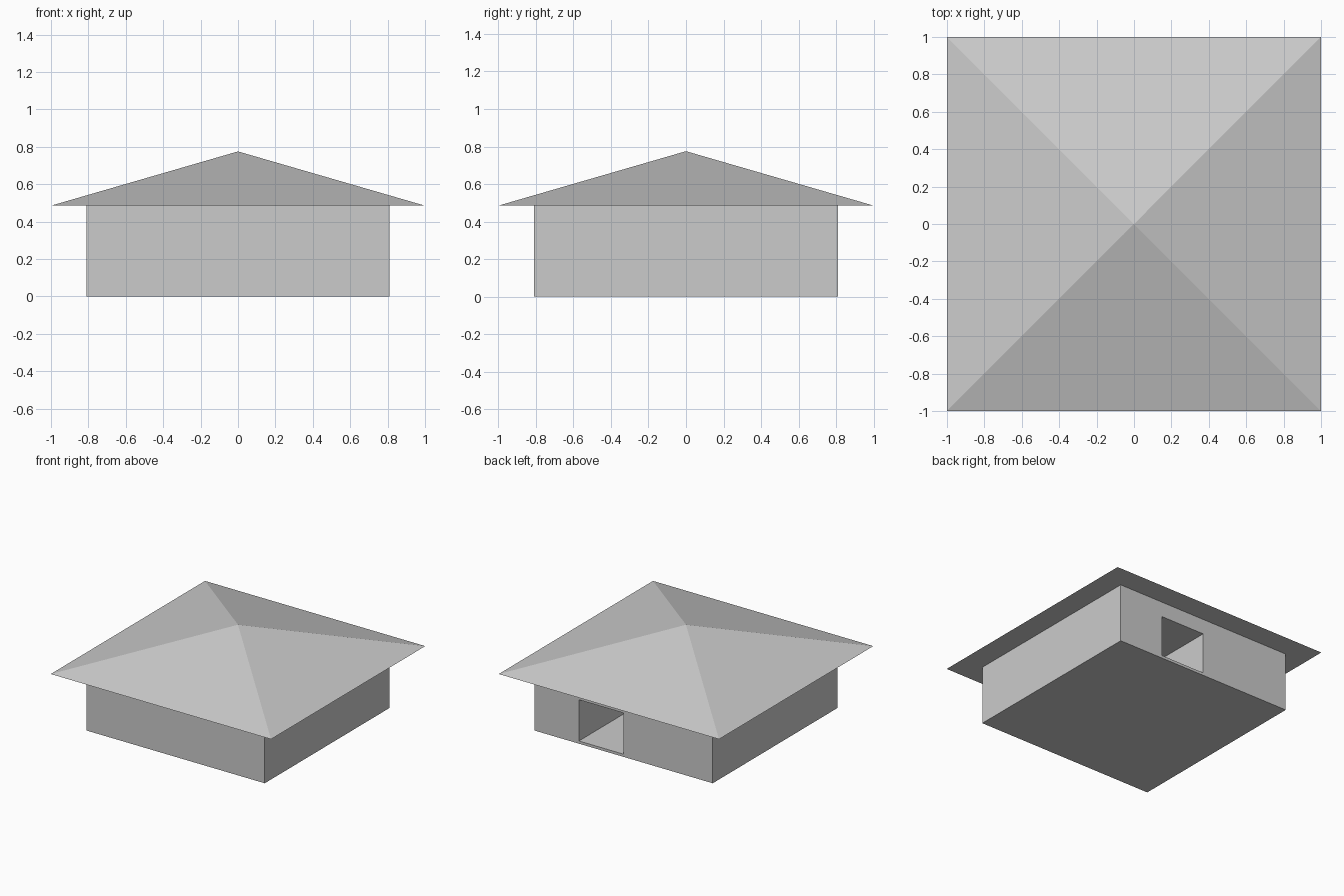
import bpy
from math import pi, sqrt

if "Cube" in bpy.data.objects:
    bpy.data.objects.remove(bpy.data.objects["Cube"])

HALF, WALL_H, APEX = 0.81, 0.485, 0.775


def box(name, lo, hi):
    """Axis-aligned box between two corners."""
    bpy.ops.mesh.primitive_cube_add(size=1)
    ob = bpy.context.object
    ob.name = name
    for v in ob.data.vertices:
        v.co = [l + (c + 0.5) * (h - l) for l, h, c in zip(lo, hi, v.co)]
    return ob


# Square block of walls
walls = box("walls", (-HALF, -HALF, 0), (HALF, HALF, WALL_H))

# Deep doorway recess in the back wall, right of centre
cutter = box("doorway_cutter", (0, 0, 0.022), (0.405, HALF + 0.2, 0.36))
cutter.hide_render = True
cutter.hide_set(True)
cut = walls.modifiers.new("doorway", 'BOOLEAN')
cut.operation = 'DIFFERENCE'
cut.solver = 'EXACT'
cut.object = cutter

# Overhanging pyramid roof
bpy.ops.mesh.primitive_cone_add(
    vertices=4, radius1=sqrt(2), radius2=0, depth=APEX - WALL_H,
    location=(0, 0, (APEX + WALL_H) / 2), rotation=(0, 0, pi / 4))
bpy.context.object.name = "roof"
